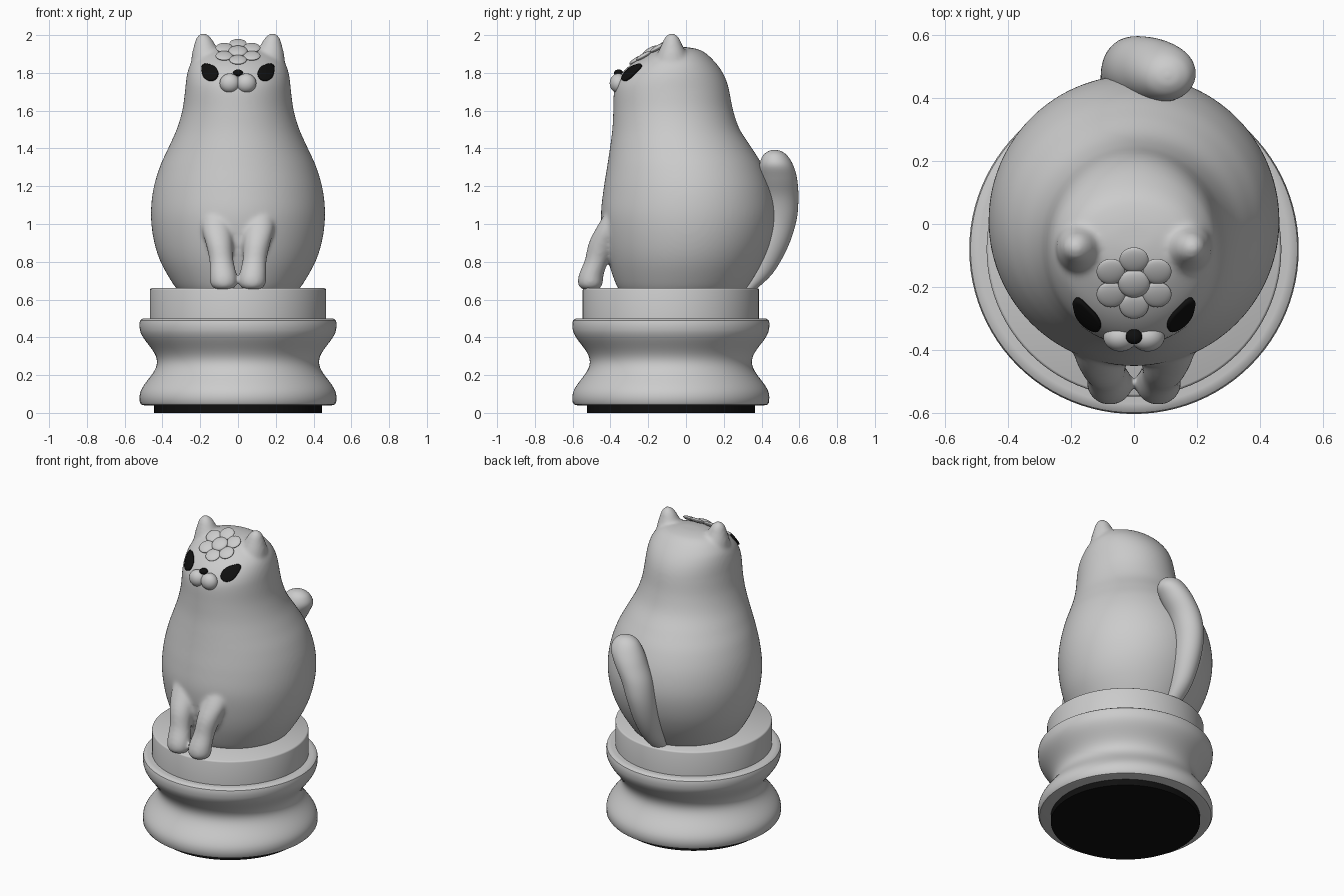
import bpy, bmesh, math
from mathutils import Vector, Matrix
from mathutils.bvhtree import BVHTree

if "Cube" in bpy.data.objects:
    bpy.data.objects.remove(bpy.data.objects["Cube"])

black = bpy.data.materials.new("black")
black.diffuse_color = (0.005, 0.005, 0.005, 1)
black.use_nodes = True
black.node_tree.nodes["Principled BSDF"].inputs["Base Color"].default_value = black.diffuse_color


def finish(bm, name, mat=None, angle=40):
    bmesh.ops.recalc_face_normals(bm, faces=bm.faces)
    me = bpy.data.meshes.new(name)
    bm.to_mesh(me)
    bm.free()
    ob = bpy.data.objects.new(name, me)
    bpy.context.collection.objects.link(ob)
    if mat:
        me.materials.append(mat)
    bpy.ops.object.select_all(action='DESELECT')
    ob.select_set(True)
    bpy.context.view_layer.objects.active = ob
    bpy.ops.object.shade_smooth_by_angle(angle=math.radians(angle))
    return ob


def catmull(a, b, c, d, t):
    return [0.5 * (2 * q + (r - p) * t + (2 * p - 5 * q + 4 * r - s) * t * t
                   + (3 * q - p - 3 * r + s) * t ** 3) for p, q, r, s in zip(a, b, c, d)]


def loft(bm, rings, sub=5, n=64):
    """Stack of horizontal ellipses (cx, cy, z, rx, ry), smoothly interpolated and capped."""
    last = len(rings) - 1
    stack = []
    for i in range(last):
        quad = [rings[max(0, min(last, i + k))] for k in (-1, 0, 1, 2)]
        stack += [catmull(*quad, j / sub) for j in range(sub)]
    stack.append(rings[-1])
    loops = [[bm.verts.new((cx + rx * math.cos(2 * math.pi * k / n),
                            cy + ry * math.sin(2 * math.pi * k / n), z)) for k in range(n)]
             for cx, cy, z, rx, ry in stack]
    for lo, hi in zip(loops, loops[1:]):
        for k in range(n):
            bm.faces.new((lo[k], lo[(k + 1) % n], hi[(k + 1) % n], hi[k]))
    bm.faces.new(loops[0][::-1])
    bm.faces.new(loops[-1])


def lathe(name, profile, mat=None):
    bm = bmesh.new()
    loft(bm, [(0, -0.08, z, r, r) for r, z in profile], sub=1, n=96)
    return finish(bm, name, mat)


def ellipsoid(bm, matrix, scale):
    bmesh.ops.create_uvsphere(bm, u_segments=32, v_segments=20, radius=1,
                              matrix=matrix @ Matrix.Diagonal((*scale, 1)))


# Pedestal: felt pad, waisted foot, upper drum
lathe("felt_pad", [(0.445, 0), (0.445, 0.05)], black)
waist = [(0.475 + 0.046 * math.cos(2 * math.pi * (z - 0.085) / 0.37), z)
         for z in [0.085 + 0.37 * i / 24 for i in range(25)]]
lathe("pedestal_foot", [(0.495, 0.04), (0.512, 0.044), (0.52, 0.056)] + waist
      + [(0.522, 0.475), (0.518, 0.49), (0.505, 0.499), (0.49, 0.501)])
lathe("pedestal_drum", [(0.467, 0.48), (0.467, 0.65), (0.465, 0.656), (0.459, 0.66)])

# Cat body: torso, ears and front legs fused into one soft form
torso = [  # z, half width, front y, back y
    (0.63, 0.30, -0.34, 0.29), (0.68, 0.342, -0.37, 0.335), (0.80, 0.41, -0.412, 0.405),
    (0.92, 0.447, -0.438, 0.452), (1.05, 0.461, -0.45, 0.472), (1.18, 0.449, -0.437, 0.455),
    (1.30, 0.415, -0.418, 0.41), (1.40, 0.37, -0.403, 0.35), (1.50, 0.325, -0.39, 0.285),
    (1.60, 0.295, -0.385, 0.25), (1.70, 0.281, -0.382, 0.23), (1.75, 0.276, -0.37, 0.217),
    (1.80, 0.268, -0.338, 0.195), (1.85, 0.25, -0.285, 0.16), (1.90, 0.205, -0.205, 0.11),
    (1.925, 0.15, -0.145, 0.065), (1.937, 0.07, -0.08, 0.0)]
bm = bmesh.new()
loft(bm, [(0, (f + b) / 2, z, w, (b - f) / 2) for z, w, f, b in torso], n=96)
for s in (-1, 1):
    ear = [(0.15, -0.08, 1.78, 0.10, 0.11), (0.165, -0.075, 1.88, 0.082, 0.085),
           (0.176, -0.075, 1.95, 0.056, 0.055), (0.182, -0.075, 1.99, 0.036, 0.036),
           (0.184, -0.075, 2.01, 0.012, 0.012)]
    leg = [(0.075, -0.505, 0.653, 0.045, 0.045), (0.076, -0.507, 0.68, 0.07, 0.065),
           (0.078, -0.502, 0.73, 0.071, 0.066), (0.088, -0.472, 0.81, 0.064, 0.064),
           (0.10, -0.44, 0.90, 0.072, 0.075), (0.112, -0.40, 0.98, 0.08, 0.075),
           (0.118, -0.36, 1.07, 0.07, 0.06)]
    for part in (ear, leg):
        loft(bm, [(s * r[0], *r[1:]) for r in part], n=40)
body = finish(bm, "cat_body", angle=180)
fuse = body.modifiers.new("fuse", 'REMESH')
fuse.mode = 'VOXEL'
fuse.voxel_size = 0.0105
fuse.use_smooth_shade = True
soft = body.modifiers.new("soften", 'SMOOTH')
soft.factor = 0.5
soft.iterations = 12

# Tail curling up the back
bm = bmesh.new()
loft(bm, [(-0.03, 0.31, 0.645, 0.045, 0.05), (-0.035, 0.385, 0.74, 0.06, 0.075),
          (-0.03, 0.45, 0.88, 0.075, 0.09), (-0.018, 0.488, 1.02, 0.084, 0.097),
          (0.01, 0.495, 1.14, 0.092, 0.10), (0.06, 0.488, 1.24, 0.10, 0.10),
          (0.095, 0.478, 1.31, 0.10, 0.09), (0.105, 0.472, 1.36, 0.075, 0.066),
          (0.107, 0.47, 1.385, 0.04, 0.035), (0.107, 0.47, 1.392, 0.006, 0.006)], n=40)
finish(bm, "tail", angle=180)

# Muzzle and nose
bm = bmesh.new()
for s in (-1, 1):
    ellipsoid(bm, Matrix.Translation((s * 0.043, -0.358, 1.745)), (0.054, 0.046, 0.052))
finish(bm, "muzzle", angle=60)
bm = bmesh.new()
ellipsoid(bm, Matrix.Translation((0, -0.357, 1.8)), (0.026, 0.024, 0.018))
finish(bm, "nose", black)

# Teardrop eyes laid onto the face
tree = BVHTree.FromObject(body, bpy.context.evaluated_depsgraph_get())


def on_face(x, z):
    hit, normal, _, _ = tree.ray_cast(Vector((x, -2, z)), Vector((0, 1, 0)))
    return hit + normal * 0.006


for s, side in ((-1, "right"), (1, "left")):
    bm = bmesh.new()
    loops = []
    for ring in range(1, 6):
        loop = []
        for k in range(32):
            a = 2 * math.pi * k / 32
            r = (0.039 + 0.017 * max(0, math.cos(a - math.radians(48))) ** 6) * ring / 5
            loop.append(bm.verts.new(on_face(s * (0.143 + r * math.cos(a)),
                                             1.795 + r * math.sin(a))))
        loops.append(loop)
    bm.faces.new(loops[0])
    for lo, hi in zip(loops, loops[1:]):
        for k in range(32):
            bm.faces.new((lo[k], lo[(k + 1) % 32], hi[(k + 1) % 32], hi[k]))
    eye = finish(bm, side + "_eye", black)
    thick = eye.modifiers.new("thickness", 'SOLIDIFY')
    thick.thickness = 0.012
    thick.offset = 0

# Flower on the forehead
tilt = Matrix.Translation((0, -0.187, 1.912)) @ Matrix.Rotation(math.radians(30), 4, 'X')
bm = bmesh.new()
for i in range(6):
    turn = Matrix.Rotation(math.radians(90 + 60 * i), 4, 'Z')
    ellipsoid(bm, tilt @ turn @ Matrix.Translation((0.085, 0, 0)), (0.045, 0.046, 0.013))
finish(bm, "flower_petals", angle=60)
bm = bmesh.new()
ellipsoid(bm, tilt @ Matrix.Translation((0, 0, 0.004)), (0.05, 0.05, 0.018))
finish(bm, "flower_centre", angle=60)
